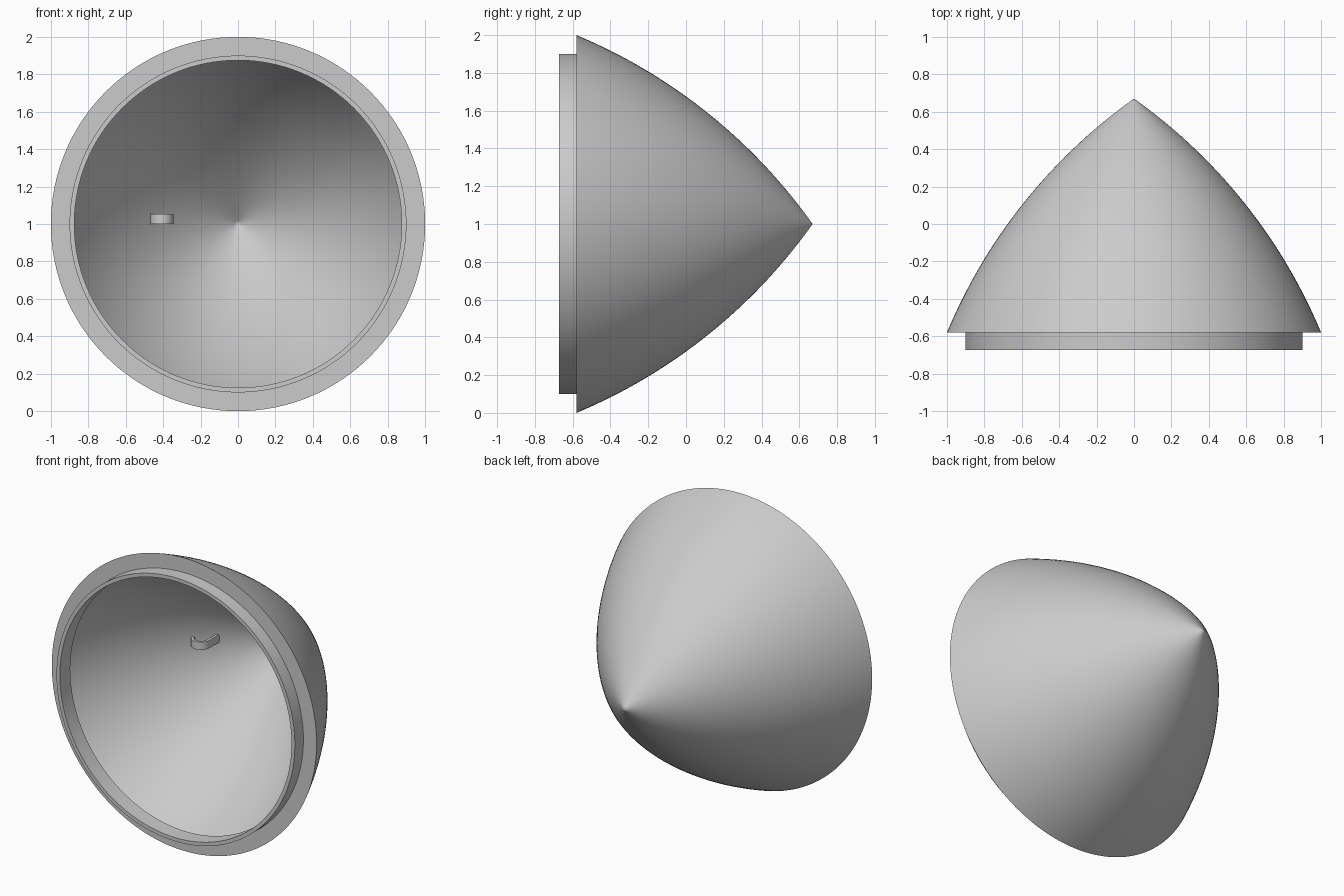
import bpy, bmesh, math

cube = bpy.data.objects.get("Cube")
if cube:
    bpy.data.objects.remove(cube, do_unlink=True)

SEGMENTS = 128
CENTRE_Z = 1.0

grey = bpy.data.materials.new("light_grey")
grey.use_nodes = True
grey.diffuse_color = (0.6, 0.6, 0.6, 1)
grey.node_tree.nodes["Principled BSDF"].inputs["Base Color"].default_value = grey.diffuse_color


def finish(name, bm):
    """Turn a bmesh into a grey object, smooth with sharp corners."""
    bmesh.ops.recalc_face_normals(bm, faces=bm.faces)
    mesh = bpy.data.meshes.new(name)
    bm.to_mesh(mesh)
    bm.free()
    mesh.materials.append(grey)
    obj = bpy.data.objects.new(name, mesh)
    bpy.context.collection.objects.link(obj)
    bpy.ops.object.select_all(action='DESELECT')
    obj.select_set(True)
    bpy.context.view_layer.objects.active = obj
    bpy.ops.object.shade_smooth_by_angle(angle=math.radians(30))
    return obj


def ogive(tip_y, base_y, radius, bow, steps=64):
    """Circular arc from the tip to the base, as (radius, y) points.
    bow is half the angle the arc turns through."""
    length = tip_y - base_y
    chord = math.hypot(radius, length)
    slope = math.atan2(radius, length)
    arc_radius = chord / (2 * math.sin(bow))
    points = []
    r, y = 0.0, tip_y
    step = 2 * bow / steps
    for i in range(steps + 1):
        points.append((r, y))
        angle = slope + bow - (i + 0.5) * step
        piece = 2 * arc_radius * math.sin(step / 2)
        r += piece * math.sin(angle)
        y -= piece * math.cos(angle)
    return points


# Hollow pointed shell, with a narrower collar at the open end
# that leaves a ledge behind it on the inside
BOW = math.radians(16)
outer = ogive(0.67, -0.58, 1.0, BOW)
inner = ogive(0.58, -0.56, 0.93, BOW)
collar = [(0.9, -0.58), (0.9, -0.672), (0.875, -0.672), (0.875, -0.56)]
profile = outer + collar + inner[::-1]

bm = bmesh.new()
verts = [bm.verts.new((r, y, CENTRE_Z)) for r, y in profile]
edges = [bm.edges.new(pair) for pair in zip(verts, verts[1:])]
bmesh.ops.spin(bm, geom=verts + edges, cent=(0, 0, CENTRE_Z), axis=(0, 1, 0),
               angle=math.tau, steps=SEGMENTS, use_merge=True)
bmesh.ops.remove_doubles(bm, verts=bm.verts, dist=0.0001)
finish("nose_shell", bm)

# Small half-ring loop on the inside wall
bm = bmesh.new()
centre_x, centre_y = -0.408, 0.185
angles = [math.pi + math.pi * i / 24 for i in range(25)]
path = [(math.cos(a), math.sin(a)) for a in angles]
path = [(-1, 0.45)] + path + [(1, 1.9)]
rim = [(0.0625 * x, 0.0625 * y) for x, y in path]
rim += [(0.045 * x, 0.045 * y) for x, y in reversed(path)]
face = bm.faces.new([bm.verts.new((centre_x + x, centre_y + y, CENTRE_Z)) for x, y in rim])
lift = bmesh.ops.extrude_face_region(bm, geom=[face])
top = [v for v in lift["geom"] if isinstance(v, bmesh.types.BMVert)]
bmesh.ops.translate(bm, verts=top, vec=(0, 0, 0.053))
finish("inner_loop", bm)
